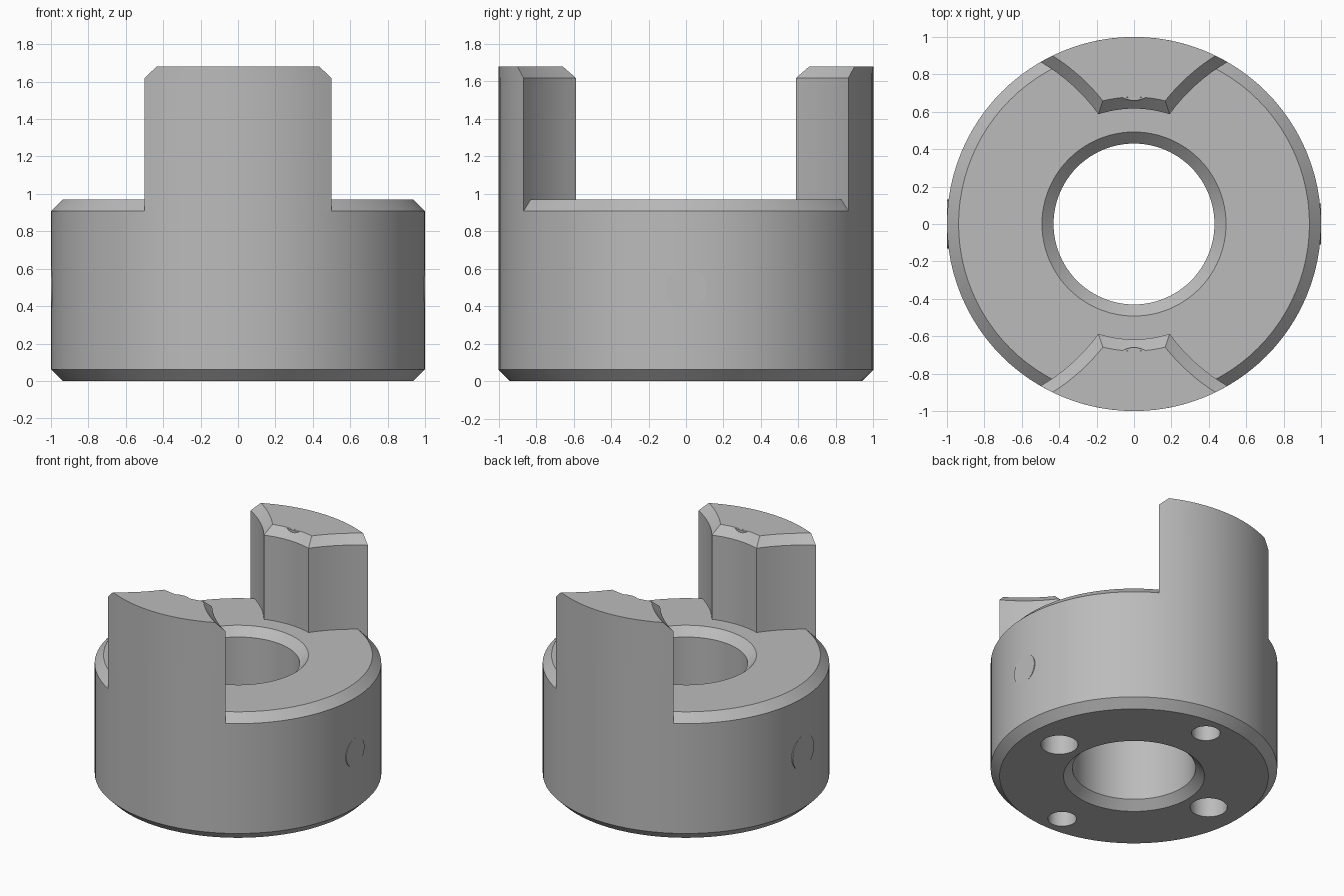
import bpy, bmesh, math
from mathutils import Matrix, Vector

if "Cube" in bpy.data.objects:
    bpy.data.objects.remove(bpy.data.objects["Cube"], do_unlink=True)

SEG = 96
BODY_TOP, JAW_TOP, CHAMFER = 0.97, 1.68, 0.062
BORE = 0.43

steel = bpy.data.materials.new("grey steel")
steel.use_nodes = True
GREY = (0.5, 0.5, 0.5, 1)
steel.diffuse_color = GREY
steel.node_tree.nodes["Principled BSDF"].inputs["Base Color"].default_value = GREY


def make(name, bm):
    bmesh.ops.recalc_face_normals(bm, faces=bm.faces)
    mesh = bpy.data.meshes.new(name)
    bm.to_mesh(mesh)
    bm.free()
    mesh.materials.append(steel)
    obj = bpy.data.objects.new(name, mesh)
    bpy.context.collection.objects.link(obj)
    return obj


def smooth(obj):
    bpy.ops.object.select_all(action="DESELECT")
    obj.select_set(True)
    bpy.context.view_layer.objects.active = obj
    bpy.ops.object.shade_smooth_by_angle(angle=math.radians(25))


def loft(name, rings, closed):
    """Join equal rings of points; close into a tube loop or cap the ends."""
    bm = bmesh.new()
    rows = [[bm.verts.new(p) for p in ring] for ring in rings]
    pairs = list(zip(rows, rows[1:]))
    if closed:
        pairs.append((rows[-1], rows[0]))
    else:
        bm.faces.new(rows[0])
        bm.faces.new(rows[-1])
    n = len(rows[0])
    for a, b in pairs:
        for i in range(n):
            j = (i + 1) % n
            bm.faces.new((a[i], a[j], b[j], b[i]))
    return make(name, bm)


def cylinder(name, radius, start, end):
    """Capped cylinder between two points."""
    start, end = Vector(start), Vector(end)
    axis = end - start
    turn = axis.to_track_quat("Z", "Y").to_matrix().to_4x4()
    bm = bmesh.new()
    bmesh.ops.create_cone(bm, cap_ends=True, segments=40, radius1=radius,
                          radius2=radius, depth=axis.length,
                          matrix=Matrix.Translation((start + end) / 2) @ turn)
    return make(name, bm)


# Hub body: chamfered ring turned around the bore
c = CHAMFER
profile = [(BORE, c), (BORE + c, 0), (1 - c, 0), (1, c),
           (1, BODY_TOP - c), (1 - c, BODY_TOP), (BORE + c, BODY_TOP),
           (BORE, BODY_TOP - c)]
rings = []
for r, z in profile:
    angles = [math.tau * i / SEG for i in range(SEG)]
    rings.append([(r * math.cos(a), r * math.sin(a), z) for a in angles])
body = loft("hub_body", rings, True)

# Blind bolt holes in the underside
cutters = []
for s in (1, -1):
    cutters.append(cylinder("wide_hole_cutter", 0.13, (0.68 * s, 0, -0.1), (0.68 * s, 0, 0.6)))
    cutters.append(cylinder("narrow_hole_cutter", 0.1, (0, 0.78 * s, -0.1), (0, 0.78 * s, 0.6)))
bpy.context.view_layer.objects.active = body
for cutter in cutters:
    cutter.hide_render = True
    mod = body.modifiers.new("hole", "BOOLEAN")
    mod.operation, mod.solver, mod.object = "DIFFERENCE", "EXACT", cutter
    bpy.ops.object.modifier_apply(modifier=mod.name)
for cutter in cutters:
    bpy.data.objects.remove(cutter, do_unlink=True)
smooth(body)


def jaw_outline(inset, z, side):
    """Sector between two circles, hollowed on each flank by a circle at x = 1 or -1."""
    inner, flank = 0.617 + inset, 1 + inset
    x_out = (2 - flank ** 2) / 2
    x_in = (inner ** 2 + 1 - flank ** 2) / 2
    a_out, a_in = math.acos(x_out), math.acos(x_in / inner)

    def arc(radius, a, b, n, cx=0):
        return [(cx + radius * math.cos(a + (b - a) * i / n),
                 radius * math.sin(a + (b - a) * i / n)) for i in range(n)]

    f_out = math.acos((x_out - 1) / flank)
    f_in = math.acos((x_in - 1) / flank)
    pts = arc(1, a_out, math.pi - a_out, 16)
    pts += arc(flank, math.pi - f_out, math.pi - f_in, 8, -1)
    pts += arc(inner, math.pi - a_in, a_in, 12)
    pts += arc(flank, f_in, f_out, 8, 1)
    return [(x * side, y * side, z) for x, y in pts]


for side, label in ((-1, "front"), (1, "back")):
    # Jaw with chamfered flanks and inner edge
    smooth(loft(label + "_jaw", [jaw_outline(0, BODY_TOP - c, side),
                                 jaw_outline(0, JAW_TOP - c, side),
                                 jaw_outline(c, JAW_TOP, side)], False))
    # Dowel end, flush with the jaw top and showing through the chamfer
    smooth(cylinder(label + "_jaw_dowel", 0.12, (0, 0.78 * side, JAW_TOP - 0.1),
                    (0, 0.78 * side, JAW_TOP - 0.0005)))

# Set screws, flush with the sides
for side, label, radius in ((1, "left", 0.11), (-1, "right", 0.13)):
    smooth(cylinder(label + "_set_screw", radius, (0.9 * side, 0, 0.49), (side, 0, 0.49)))
